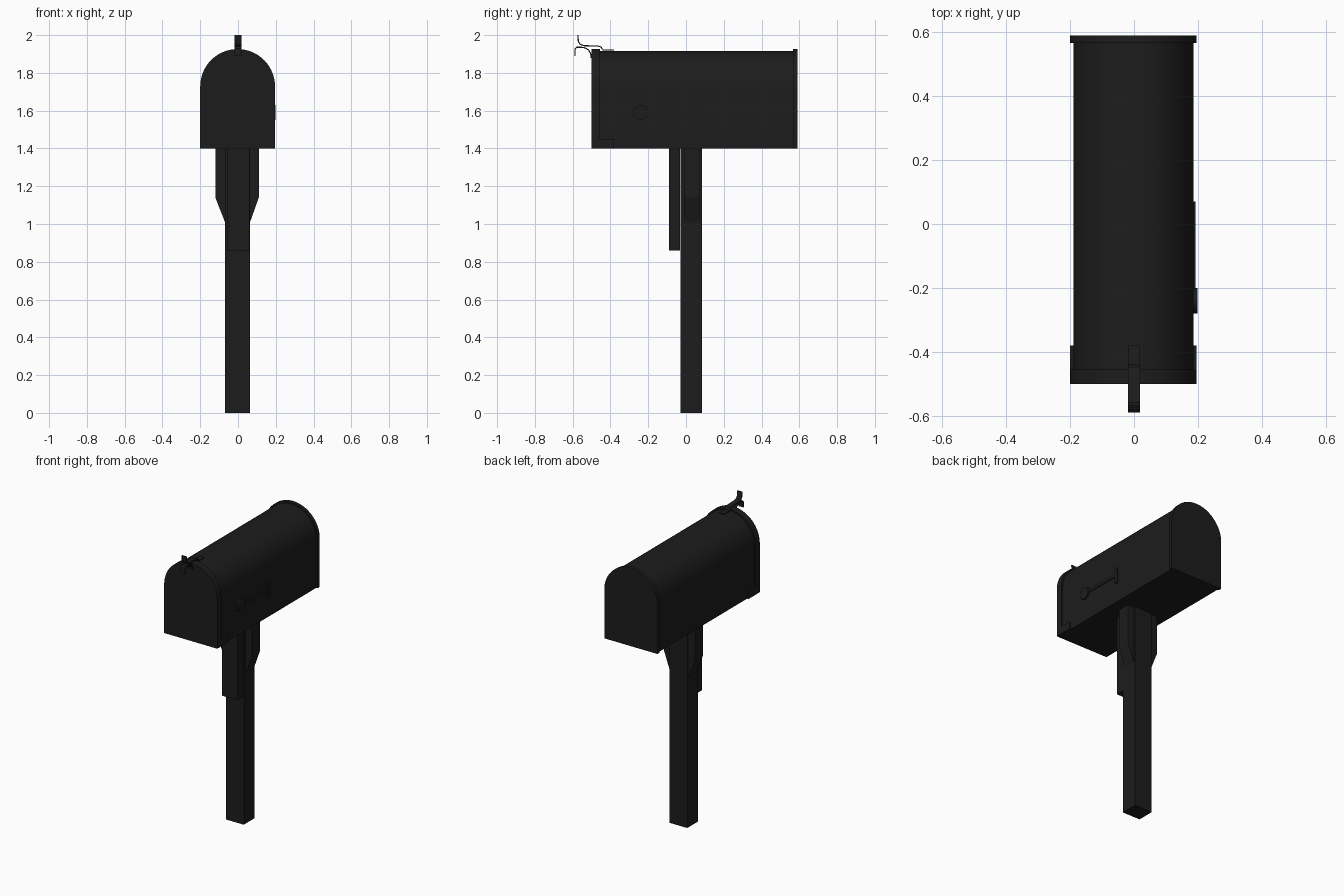
import bpy, bmesh, math
from mathutils import Vector

if "Cube" in bpy.data.objects:
    bpy.data.objects.remove(bpy.data.objects["Cube"])

black = bpy.data.materials.new("dark_paint")
black.diffuse_color = (0.012, 0.012, 0.012, 1)
black.use_nodes = True
black.node_tree.nodes["Principled BSDF"].inputs["Base Color"].default_value = black.diffuse_color


def make(name, bm, smooth=False):
    bmesh.ops.recalc_face_normals(bm, faces=bm.faces)
    me = bpy.data.meshes.new(name)
    bm.to_mesh(me)
    bm.free()
    ob = bpy.data.objects.new(name, me)
    bpy.context.collection.objects.link(ob)
    me.materials.append(black)
    if smooth:
        bpy.ops.object.select_all(action='DESELECT')
        ob.select_set(True)
        bpy.context.view_layer.objects.active = ob
        bpy.ops.object.shade_smooth_by_angle(angle=math.radians(35))
    return ob


def prism(name, outline, depth, smooth=False):
    """Extrude a closed 3D outline along a depth vector."""
    bm = bmesh.new()
    face = bm.faces.new([bm.verts.new(p) for p in outline])
    ext = bmesh.ops.extrude_face_region(bm, geom=[face])
    vs = [g for g in ext["geom"] if isinstance(g, bmesh.types.BMVert)]
    bmesh.ops.translate(bm, vec=Vector(depth), verts=vs)
    return make(name, bm, smooth)


def box(name, x0, x1, y0, y1, z0, z1):
    return prism(name, [(x0, y0, z0), (x1, y0, z0), (x1, y1, z0), (x0, y1, z0)],
                 (0, 0, z1 - z0))


def arch(name, r, y0, y1, cx, top, bottom=1.4, n=32):
    """Round-topped mailbox section."""
    cz = top - r
    pts = [(cx - r, y0, bottom), (cx + r, y0, bottom)]
    pts += [(cx + r * math.cos(math.pi * i / n), y0, cz + r * math.sin(math.pi * i / n))
            for i in range(n + 1)]
    return prism(name, pts, (0, y1 - y0, 0), True)


def strip(name, path, half_w, t):
    """Bent metal strip: offset a y-z path by its thickness, extrude in x."""
    pts = [Vector(p) for p in path]
    sides = ([], [])
    for i, p in enumerate(pts):
        d = (pts[min(i + 1, len(pts) - 1)] - pts[max(i - 1, 0)]).normalized()
        nrm = Vector((-d.y, d.x)) * t / 2
        sides[0].append(p + nrm)
        sides[1].append(p - nrm)
    outline = [(-half_w, p.x, p.y) for p in sides[0] + sides[1][::-1]]
    return prism(name, outline, (2 * half_w, 0, 0), True)


# Mailbox shell, door and back cap
arch("mailbox_body", 0.188, -0.46, 0.57, -0.002, 1.916)
arch("front_door", 0.198, -0.50, -0.455, -0.002, 1.926)
arch("back_cap", 0.198, 0.566, 0.59, -0.002, 1.926)

# Door hinge tabs
for side, x0, x1 in (("left", -0.20, -0.189), ("right", 0.185, 0.196)):
    box("hinge_tab_" + side, x0, x1, -0.46, -0.38, 1.40, 1.45)

# Catch on the roof and pull handle on the door
strip("roof_catch", [(-0.38, 1.921), (-0.44, 1.922), (-0.45, 1.937), (-0.465, 1.942),
                     (-0.54, 1.944), (-0.56, 1.951), (-0.57, 1.966), (-0.572, 2.0)], 0.018, 0.006)
strip("door_handle", [(-0.502, 1.88), (-0.505, 1.902), (-0.515, 1.92), (-0.532, 1.932),
                      (-0.555, 1.936), (-0.578, 1.936), (-0.587, 1.928), (-0.587, 1.89)], 0.018, 0.006)

# Lowered signal flag on the right side
bm = bmesh.new()
bmesh.ops.create_cone(bm, cap_ends=True, segments=24, radius1=0.04, radius2=0.04, depth=0.016)
for v in bm.verts:
    v.co = Vector((0.19 + v.co.z, -0.24 + v.co.x, 1.59 + v.co.y))
make("flag_pivot", bm, True)
box("flag_arm", 0.184, 0.193, -0.28, 0.05, 1.58, 1.60)
box("flag_plate", 0.184, 0.193, 0.045, 0.07, 1.53, 1.635)

# Wooden post, front plank and tapered side brackets
box("post", -0.069, 0.064, -0.03, 0.085, 0.0, 1.40)
box("front_plank", -0.058, 0.06, -0.09, -0.032, 0.86, 1.40)
for side, s, inner, outer in (("left", -1, 0.069, 0.12), ("right", 1, 0.064, 0.11)):
    prism("bracket_" + side, [(s * inner, -0.01, 1.01), (s * outer, -0.01, 1.14),
                              (s * outer, -0.01, 1.40), (s * inner, -0.01, 1.40)], (0, 0.085, 0))
